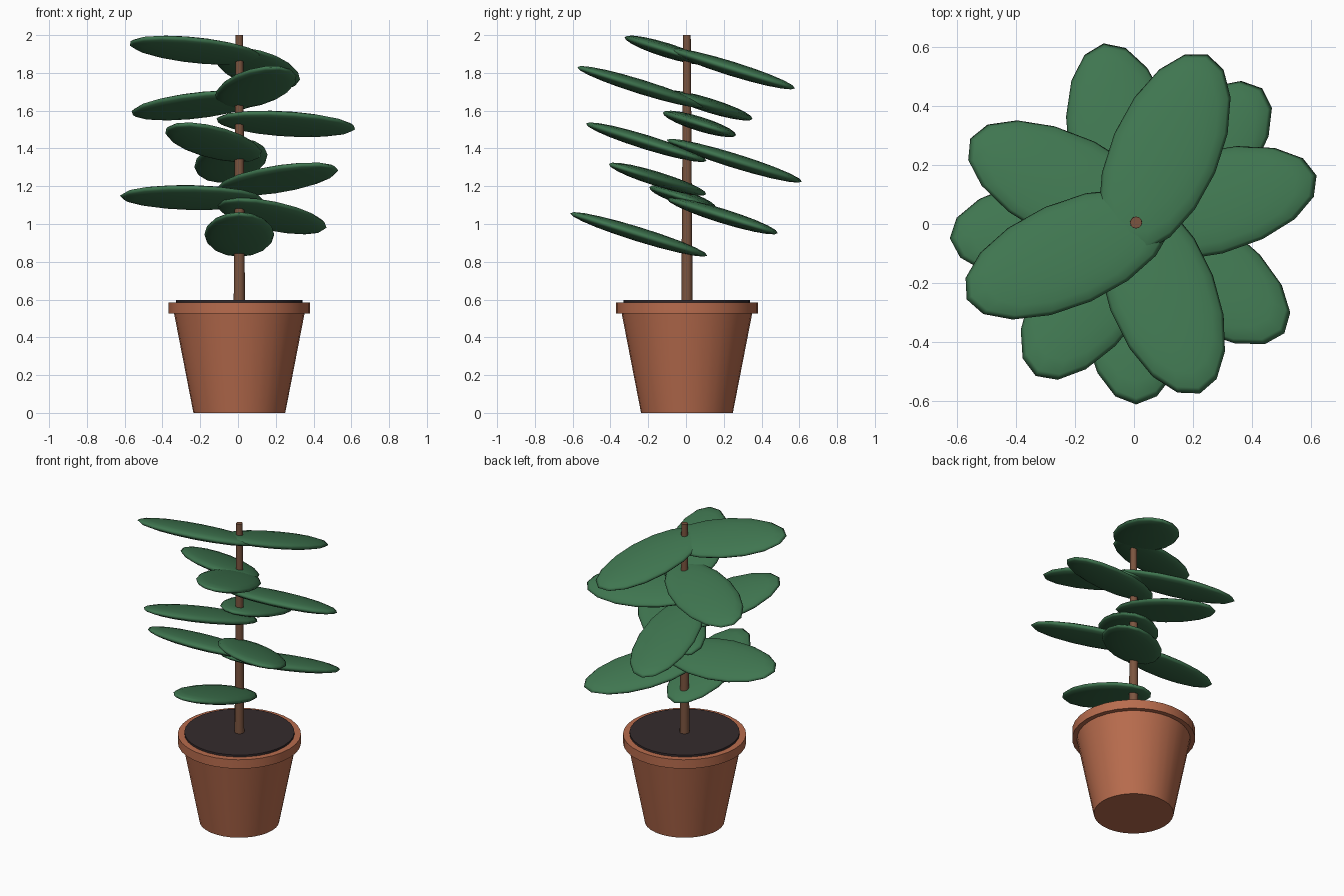
import bpy
import math
from mathutils import Matrix, Vector

cube = bpy.data.objects.get("Cube")
if cube:
    bpy.data.objects.remove(cube, do_unlink=True)

AXIS = Vector((0.007, 0.005, 0))  # upright axis shared by pot and stem


def material(name, rgb):
    mat = bpy.data.materials.new(name)
    mat.use_nodes = True
    colour = (*rgb, 1)
    mat.diffuse_color = colour
    mat.node_tree.nodes["Principled BSDF"].inputs["Base Color"].default_value = colour
    return mat


terracotta = material("terracotta", (0.48, 0.15, 0.075))
earth = material("dark soil", (0.035, 0.024, 0.026))
bark = material("brown bark", (0.2, 0.09, 0.05))
green = material("leaf green", (0.05, 0.18, 0.08))


def finish(name, mat):
    obj = bpy.context.object
    obj.name = name
    obj.data.materials.append(mat)
    bpy.ops.object.shade_smooth_by_angle(angle=math.radians(40))
    return obj


def tapered(name, mat, z0, z1, r0, r1, sides=32):
    """Upright cylinder or cone section from z0 to z1."""
    bpy.ops.mesh.primitive_cone_add(
        vertices=sides, radius1=r0, radius2=r1, depth=z1 - z0,
        location=AXIS + Vector((0, 0, (z0 + z1) / 2)))
    return finish(name, mat)


# Pot, rim, soil and stem
tapered("pot", terracotta, 0, 0.55, 0.243, 0.35)
tapered("pot_rim", terracotta, 0.525, 0.585, 0.375, 0.375)
tapered("soil", earth, 0.54, 0.598, 0.335, 0.335)
tapered("stem", bark, 0.56, 2.0, 0.03, 0.02, 12)

# Leaves spiral up the stem by the golden angle, all leaning the same way
lean = Matrix.Rotation(-0.3, 4, 'X')
for i in range(11):
    angle = math.radians(-90 + 137.5 * i)
    centre = AXIS + Vector((0.255 * math.cos(angle), 0.255 * math.sin(angle),
                            0.945 + 0.0975 * i))
    bpy.ops.mesh.primitive_uv_sphere_add(segments=16, ring_count=10, radius=1)
    leaf = finish(f"leaf_{i + 1}", green)
    leaf.data.transform(Matrix.Diagonal((0.38, 0.185, 0.038, 1)))
    leaf.matrix_world = (Matrix.Translation(centre) @ lean
                         @ Matrix.Rotation(angle, 4, 'Z'))
    leaf.data.shade_smooth()
